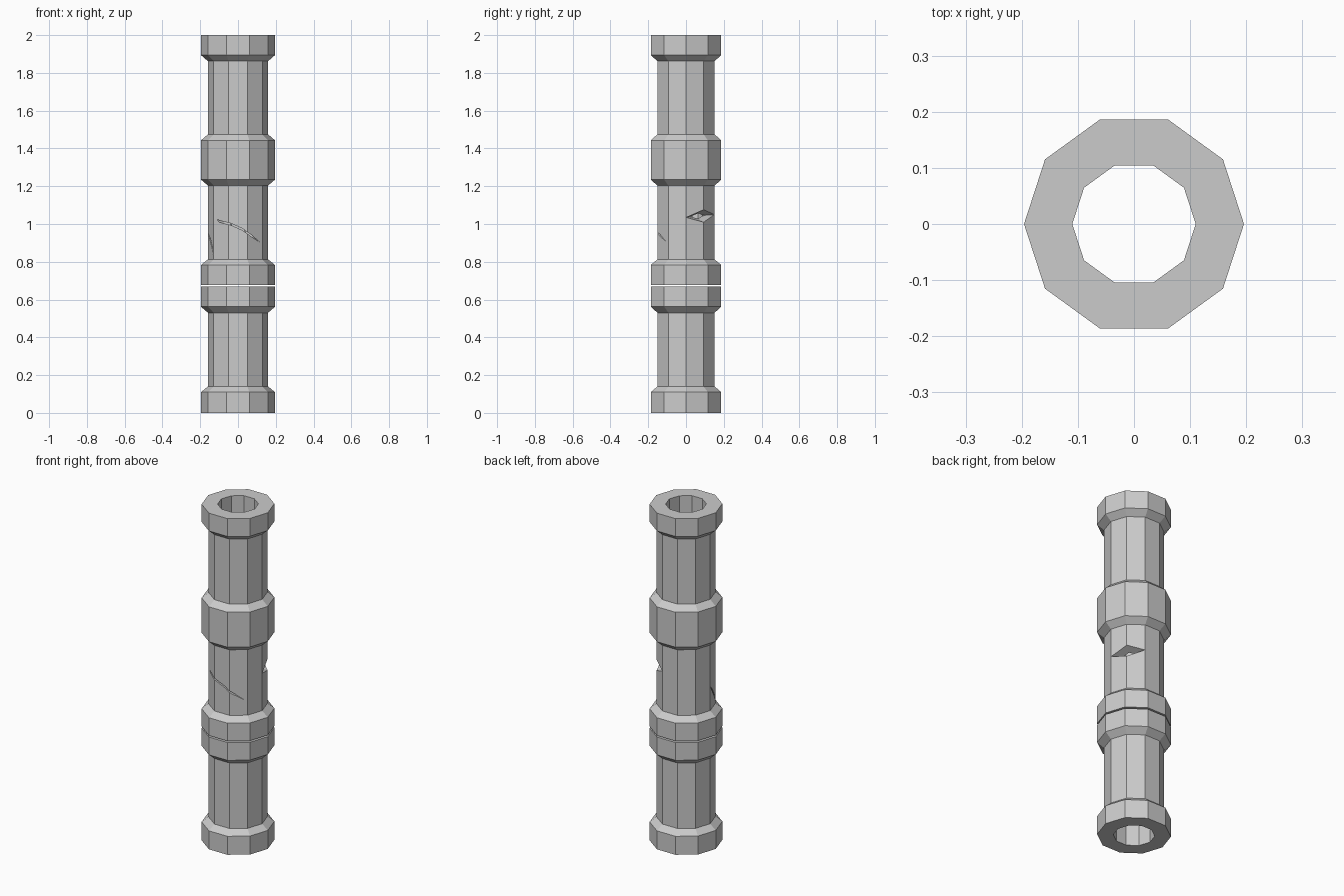
import bpy, bmesh, math
from mathutils import Vector

if "Cube" in bpy.data.objects:
    bpy.data.objects.remove(bpy.data.objects["Cube"])

SIDES = 10
BORE, BODY, COLLAR = 0.11, 0.159, 0.196


def finish(name, bm):
    bmesh.ops.recalc_face_normals(bm, faces=bm.faces)
    me = bpy.data.meshes.new(name)
    bm.to_mesh(me)
    bm.free()
    ob = bpy.data.objects.new(name, me)
    bpy.context.collection.objects.link(ob)
    return ob


def lathe(name, outer):
    # closed wall: outer profile plus straight bore
    prof = [(BORE, outer[0][1])] + outer + [(BORE, outer[-1][1])]
    bm = bmesh.new()
    rings = []
    for r, z in prof:
        rings.append([bm.verts.new((r * math.cos(2 * math.pi * i / SIDES),
                                    r * math.sin(2 * math.pi * i / SIDES), z))
                      for i in range(SIDES)])
    for k in range(len(rings)):
        a, b = rings[k], rings[(k + 1) % len(rings)]
        for i in range(SIDES):
            j = (i + 1) % SIDES
            bm.faces.new((a[i], a[j], b[j], b[i]))
    return finish(name, bm)


def cutter(name, azimuth, inner, r_in, outer, r_out):
    # solid between two (tangent, z) outlines at two depths along a radial direction
    a = math.radians(azimuth)
    n = Vector((math.cos(a), math.sin(a), 0))
    t = Vector((-math.sin(a), math.cos(a), 0))
    bm = bmesh.new()
    loops = [[bm.verts.new(n * r + t * u + Vector((0, 0, z))) for u, z in pts]
             for pts, r in ((inner, r_in), (outer, r_out))]
    for lp in loops:
        bm.faces.new(lp)
    for i in range(len(inner)):
        j = (i + 1) % len(inner)
        bm.faces.new((loops[0][i], loops[0][j], loops[1][j], loops[1][i]))
    ob = finish(name, bm)
    ob.hide_render = True
    ob.hide_set(True)
    return ob


def slit(line, width):
    # outline of a thin crack tapering at both ends
    return line + [(u, z - width) for u, z in reversed(line[1:-1])]


def cut(ob, tool):
    m = ob.modifiers.new(tool.name, 'BOOLEAN')
    m.operation = 'DIFFERENCE'
    m.solver = 'EXACT'
    m.object = tool


# lower pipe section
lathe("lower_pipe", [(COLLAR, 0), (COLLAR, 0.11), (BODY, 0.14), (BODY, 0.53),
                     (COLLAR, 0.562), (COLLAR, 0.668)])

# upper pipe section, with a joining collar
upper = lathe("upper_pipe", [(COLLAR, 0.677), (COLLAR, 0.783), (BODY, 0.813), (BODY, 1.203),
                             (COLLAR, 1.235), (COLLAR, 1.443), (BODY, 1.475), (BODY, 1.862),
                             (COLLAR, 1.894), (COLLAR, 2.0)])

# wedge-shaped gash on the right back
inner = [(-0.05, 1.039), (0, 1.032), (0.05, 1.046), (0, 1.053)]
outer = [(-0.156, 1.03), (0, 1.005), (0.156, 1.055), (0, 1.08)]
cut(upper, cutter("gash_cutter", 36, inner, 0.10, outer, 0.17))

# long thin crack across the front
front = slit([(-0.113, 1.03), (-0.1, 1.019), (-0.04, 1.004), (0.02, 0.978),
              (0.07, 0.943), (0.116, 0.903)], 0.009)
cut(upper, cutter("front_crack_cutter", 270, front, 0.10, front, 0.2))

# short steep crack on the left side
side = slit([(-0.045, 0.955), (-0.01, 0.925), (0.025, 0.88), (0.049, 0.825)], 0.014)
cut(upper, cutter("side_crack_cutter", 198, side, 0.125, side, 0.2))
